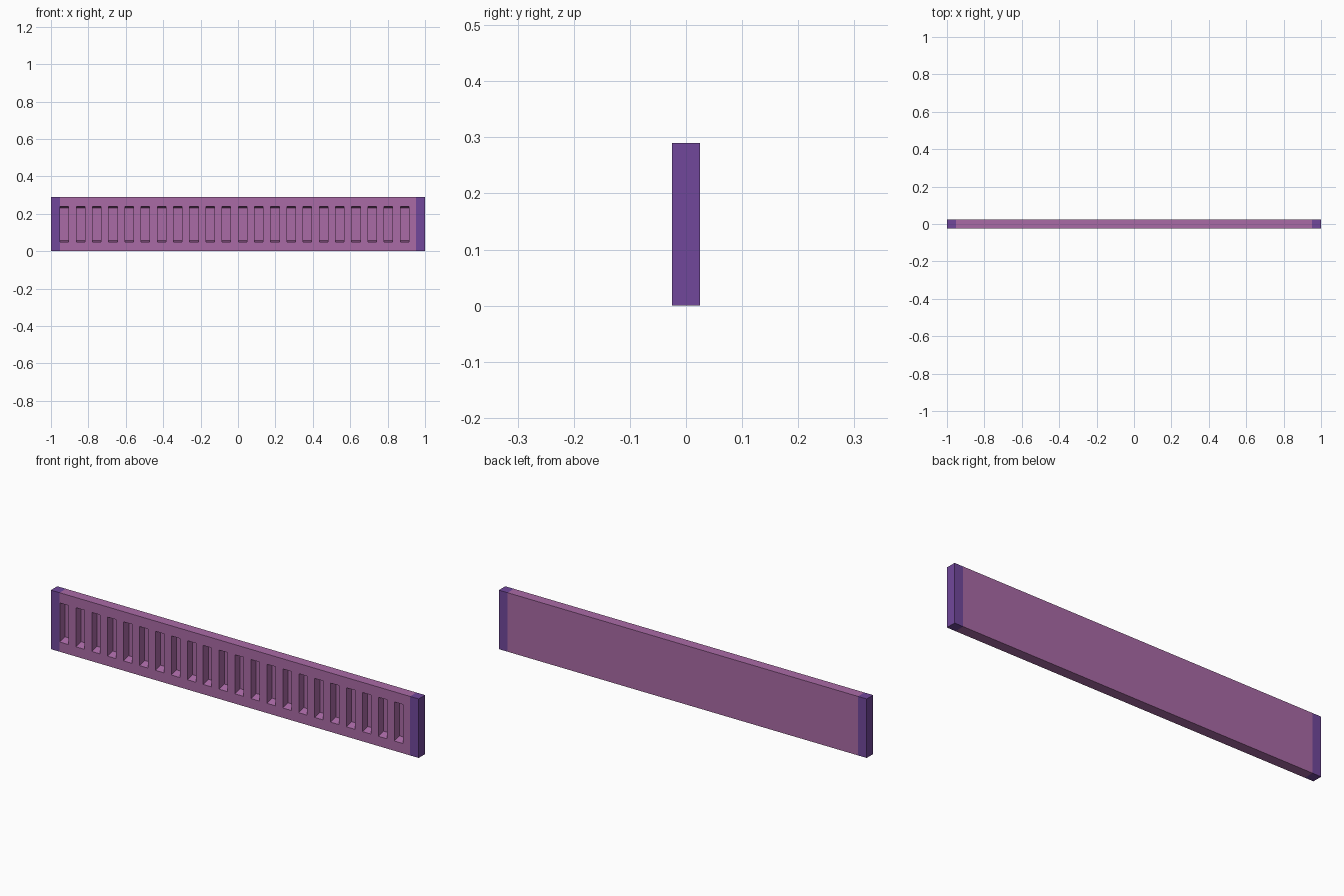
import bpy
import bmesh

if "Cube" in bpy.data.objects:
    bpy.data.objects.remove(bpy.data.objects["Cube"])

HEIGHT, DEPTH = 0.29, 0.05
INNER = 0.953                      # half length between the end caps
SLOTS, PITCH, FIRST, SLOT_W = 22, 0.0866, -0.951, 0.046


def material(name, color):
    m = bpy.data.materials.new(name)
    m.diffuse_color = color
    m.use_nodes = True
    m.node_tree.nodes["Principled BSDF"].inputs["Base Color"].default_value = m.diffuse_color
    return m


def add_hull(bm, x0, x1, front, back):
    """Add a six-sided block; front and back are (y, z_low, z_high)."""
    rings = []
    for y, lo, hi in (front, back):
        rings.append([bm.verts.new((x, y, z)) for x, z in
                      ((x0, lo), (x1, lo), (x1, hi), (x0, hi))])
    f, b = rings
    bm.faces.new(f)
    bm.faces.new(b[::-1])
    for i in range(4):
        j = (i + 1) % 4
        bm.faces.new((f[j], f[i], b[i], b[j]))


def make_object(name, bm, mat=None):
    bmesh.ops.recalc_face_normals(bm, faces=bm.faces)
    me = bpy.data.meshes.new(name)
    bm.to_mesh(me)
    bm.free()
    ob = bpy.data.objects.new(name, me)
    bpy.context.collection.objects.link(ob)
    if mat:
        me.materials.append(mat)
    return ob


def block(name, x0, x1, mat):
    bm = bmesh.new()
    add_hull(bm, x0, x1, (-DEPTH / 2, 0, HEIGHT), (DEPTH / 2, 0, HEIGHT))
    return make_object(name, bm, mat)


pink = material("panel_pink", (0.40, 0.145, 0.38, 1))
violet = material("cap_violet", (0.165, 0.064, 0.33, 1))

# Long panel and its two end caps
panel = block("panel", -INNER, INNER, pink)
block("left_end_cap", -1, -INNER, violet)
block("right_end_cap", INNER, 1, violet)

# Row of blind slots in the front, with sloping top and bottom
bm = bmesh.new()
for i in range(SLOTS):
    x = FIRST + i * PITCH
    add_hull(bm, x, x + SLOT_W, (-0.035, 0.0455, 0.2425), (0.015, 0.058, 0.23))
cutter = make_object("slot_cutter", bm)
cutter.hide_render = True

cut = panel.modifiers.new("slots", 'BOOLEAN')
cut.operation = 'DIFFERENCE'
cut.solver = 'EXACT'
cut.object = cutter

# Apply the cut and drop the helper
bpy.context.view_layer.objects.active = panel
panel.select_set(True)
bpy.ops.object.modifier_apply(modifier=cut.name)
bpy.data.objects.remove(cutter, do_unlink=True)
